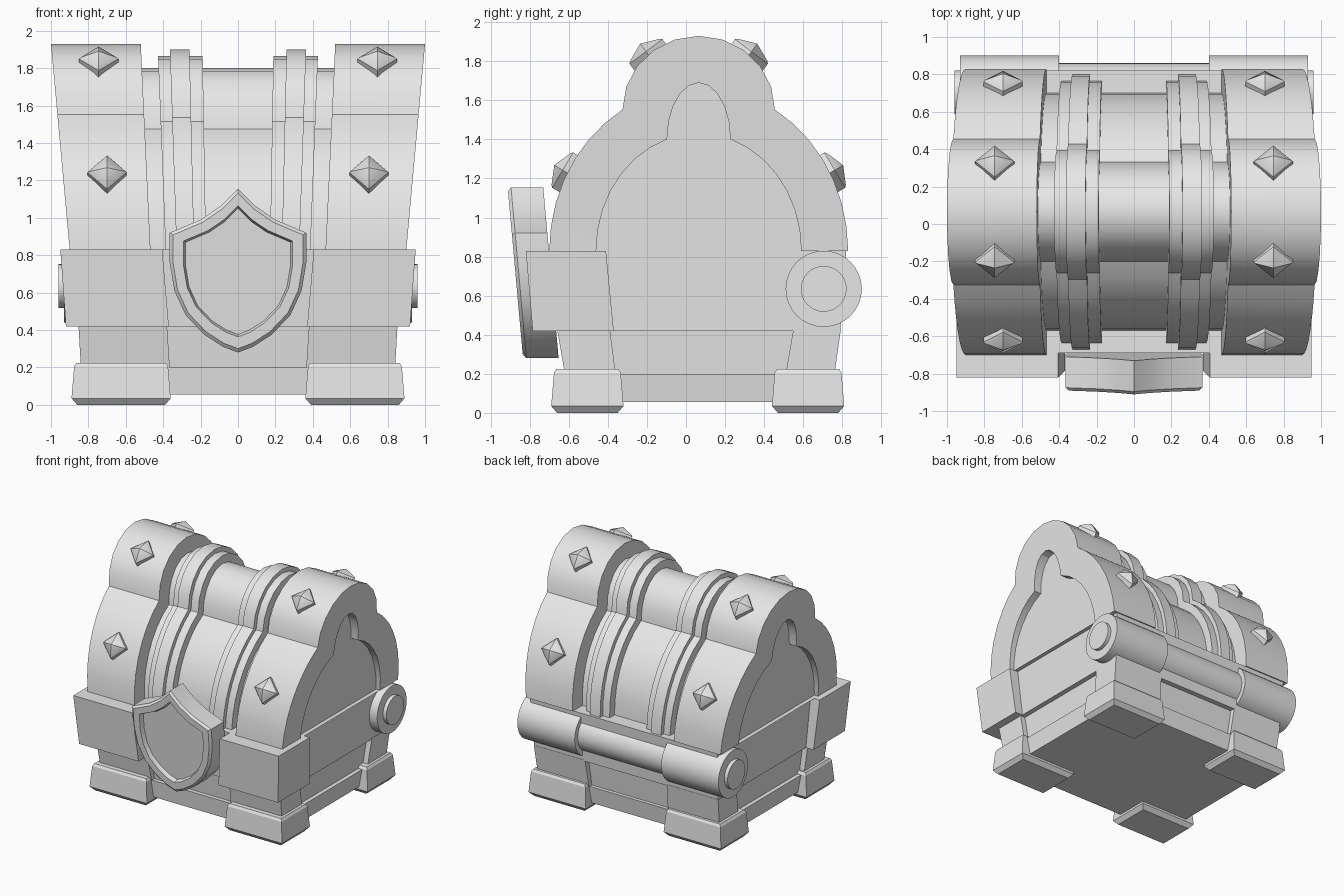
import bpy, bmesh, math
from mathutils import Vector

cube = bpy.data.objects.get("Cube")
if cube:
    bpy.data.objects.remove(cube, do_unlink=True)

grey = bpy.data.materials.new("plain grey")
grey.use_nodes = True
colour = (0.8, 0.8, 0.8, 1)
grey.diffuse_color = colour
grey.node_tree.nodes["Principled BSDF"].inputs["Base Color"].default_value = colour

MID_Y = 0.065      # centre of the lid, front to back
SEAM = 0.83        # height where lid meets body
parts = []


def loft(name, rings):
    """Skin a row of equal-length closed rings and cap both ends."""
    bm = bmesh.new()
    rows = [[bm.verts.new(p) for p in ring] for ring in rings]
    n = len(rows[0])
    for a, b in zip(rows, rows[1:]):
        for i in range(n):
            j = (i + 1) % n
            bm.faces.new((a[i], a[j], b[j], b[i]))
    bm.faces.new(rows[0][::-1])
    bm.faces.new(rows[-1])
    bmesh.ops.remove_doubles(bm, verts=bm.verts, dist=0.0005)
    bmesh.ops.recalc_face_normals(bm, faces=bm.faces)
    mesh = bpy.data.meshes.new(name)
    bm.to_mesh(mesh)
    bm.free()
    mesh.materials.append(grey)
    ob = bpy.data.objects.new(name, mesh)
    bpy.context.collection.objects.link(ob)
    parts.append(ob)
    return ob


def block(name, levels, side=1):
    """Stack of rectangles: (z, x0, x1, y0, y1) per level."""
    return loft(name, [[(side * x0, y0, z), (side * x1, y0, z),
                        (side * x1, y1, z), (side * x0, y1, z)]
                       for z, x0, x1, y0, y1 in levels])


def lid_profile(d):
    """Arch with a rounded crest, shrunk inward by d, as (y, z)."""
    a, b = 0.765 - d, 0.84 - d
    r = 0.39 - 0.95 * d
    kink = b * math.sqrt(1 - (r / a) ** 2)
    t_end = math.asin(kink / b)
    crest = 1.93 - d - SEAM - kink
    half = [(a * math.cos(t_end * i / 7), b * math.sin(t_end * i / 7)) for i in range(8)]
    half += [(r * math.cos(math.pi / 2 * i / 5), kink + crest * math.sin(math.pi / 2 * i / 5))
             for i in range(1, 6)]
    full = half + [(-y, z) for y, z in half[-2::-1]]
    return [(MID_Y + y, SEAM + z) for y, z in full]


def lid_ring(x, d):
    """Lid section at x, flaring outward toward the top."""
    return [(x * (0.9 + 0.1 * (z - SEAM) / 1.1), y, z) for y, z in lid_profile(d)]


def cylinder(name, x0, x1, r, n=32):
    return loft(name, [[(x, 0.705 + r * math.cos(math.tau * i / n),
                         0.635 + r * math.sin(math.tau * i / n)) for i in range(n)]
                       for x in (x0, x1)])


# Lid core
loft("lid_core", [lid_ring(-0.56, 0.13), lid_ring(0.56, 0.13)])

# Body shell, lower wall and plinth
block("body", [(0.42, -0.85, 0.85, -0.66, 0.79), (SEAM, -0.865, 0.865, -0.69, 0.82)])
block("lower_wall", [(0.1, -0.79, 0.79, -0.57, 0.71), (0.45, -0.81, 0.81, -0.61, 0.75)])
block("plinth", [(0.055, -0.81, 0.81, -0.6, 0.73), (0.2, -0.83, 0.83, -0.615, 0.75)])

# Centre hinge pin
cylinder("hinge_pin", -0.42, 0.42, 0.155)

for s, label in ((1, "left"), (-1, "right")):
    # Lid end with a recessed panel
    panel = [(s * (0.865 + 0.04 * (z - SEAM)), y, z) for y, z in lid_profile(0.24)]
    loft(label + "_lid_end", [lid_ring(s * 0.52, 0), lid_ring(s, 0),
                              lid_ring(s, 0.24), panel])
    # Stepped lid strap
    loft(label + "_strap_base", [lid_ring(s * 0.19, 0.065), lid_ring(s * 0.43, 0.065)])
    loft(label + "_strap_ridge", [lid_ring(s * 0.26, 0.03), lid_ring(s * 0.365, 0.03)])

    # Front corner guard
    block(label + "_corner_guard", [(0.42, 0.37, 0.92, -0.785, -0.37),
                                    (SEAM, 0.405, 0.95, -0.82, -0.41)], s)
    # Corner posts
    block(label + "_front_post", [(0.2, 0.365, 0.84, -0.62, -0.36),
                                  (0.43, 0.38, 0.853, -0.66, -0.39)], s)
    block(label + "_back_post", [(0.2, 0.365, 0.84, 0.51, 0.76),
                                 (0.43, 0.38, 0.853, 0.55, 0.793)], s)
    # Feet
    for row, y0, y1 in (("front", -0.69, -0.32), ("back", 0.44, 0.81)):
        levels = [(z, 0.36 + i, 0.89 - i, y0 + i, y1 - i)
                  for z, i in ((0, 0.03), (0.035, 0), (0.205, 0.014), (0.225, 0.026))]
        block(label + "_" + row + "_foot", levels, s)

    # Hinge knuckle and end cap
    cylinder(label + "_hinge_knuckle", s * 0.4, s * 0.93, 0.195)
    cylinder(label + "_hinge_cap", s * 0.92, s * 0.96, 0.117)

    # Diamond studs on the lid end
    for f, row in ((-1, "front"), (1, "back")):
        for x, dy, z, ny, nz in ((0.745, 0.255, 1.83, 0.6, 0.8), (0.7, 0.675, 1.23, 0.86, 0.51)):
            centre = Vector((s * x, MID_Y + f * dy, z))
            out = Vector((0, f * ny, nz))
            up = Vector((0, -f * nz, ny))
            across = Vector((1, 0, 0))
            rings = [[centre + out * h + across * (r * a) + up * (r * b)
                      for a, b in ((1, 0), (0, 1), (-1, 0), (0, -1))]
                     for h, r in ((-0.03, 0.105), (0.025, 0.105), (0.035, 0.095), (0.075, 0))]
            loft(label + "_" + row + "_stud", rings)

# Shield plate: thick bevelled rim around a sunken face, leaning forward
half = [(0, 1.155), (0.09, 1.065), (0.2, 0.99), (0.365, 0.92), (0.365, 0.76),
        (0.34, 0.61), (0.28, 0.48), (0.18, 0.375), (0.08, 0.31), (0, 0.28)]
outline = half + [(-x, z) for x, z in half[-2:0:-1]]


def shield_ring(y, k):
    ring = []
    for x, z in outline:
        px, pz = x * k, 0.7 + (z - 0.7) * k
        ring.append((px, y - 0.09 * (pz - 0.7), pz))
    return ring


loft("shield", [shield_ring(y, k) for y, k in
                ((-0.69, 1), (-0.855, 1), (-0.872, 0.95), (-0.872, 0.8),
                 (-0.835, 0.77))])

# Smooth curved parts while keeping edges sharp
for ob in bpy.context.selected_objects:
    ob.select_set(False)
for ob in parts:
    ob.select_set(True)
bpy.context.view_layer.objects.active = parts[0]
bpy.ops.object.shade_smooth_by_angle(angle=math.radians(25))
